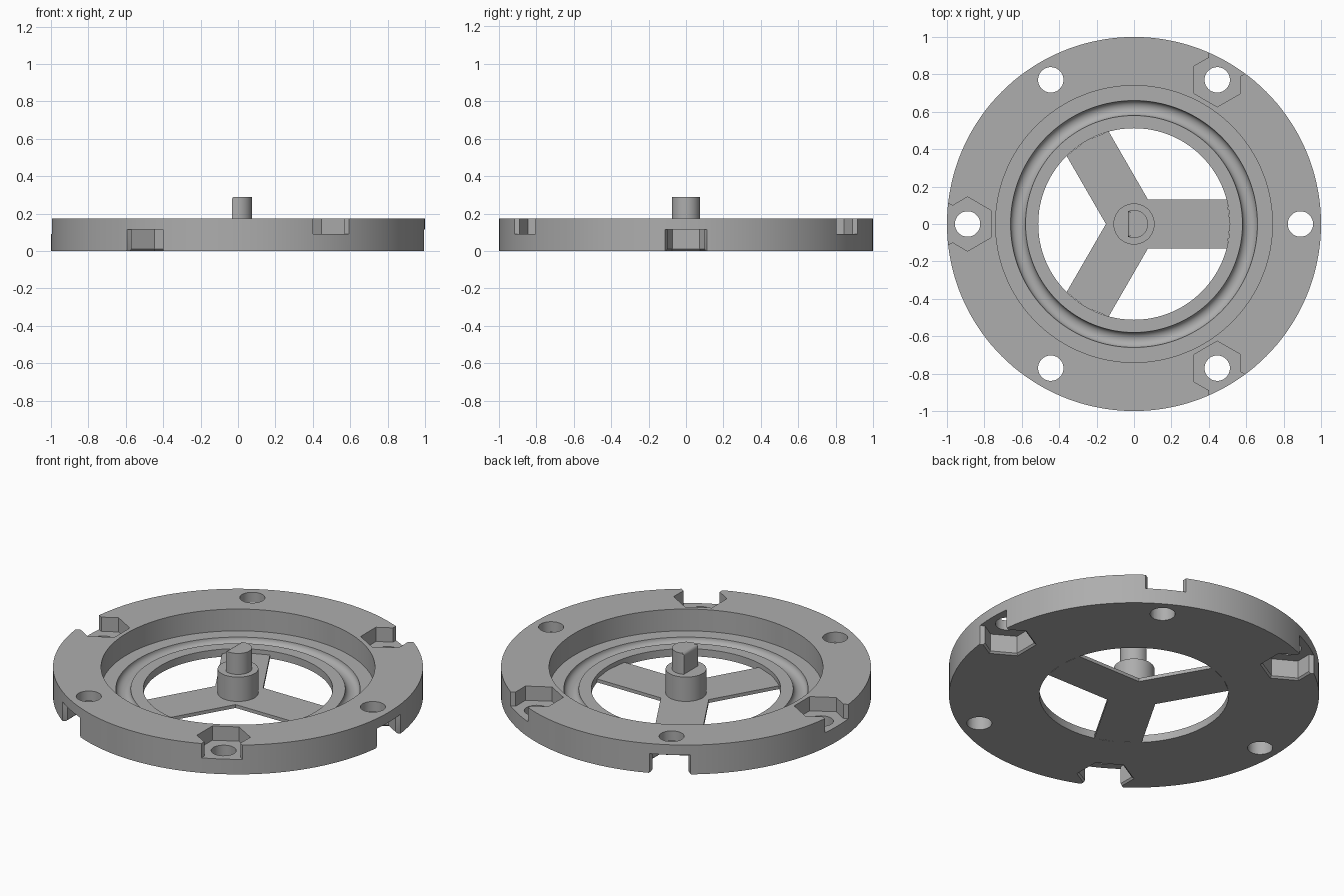
import bpy, bmesh, math
from mathutils import Matrix, Vector

cube = bpy.data.objects.get("Cube")
if cube:
    bpy.data.objects.remove(cube, do_unlink=True)

grey = bpy.data.materials.new("mid_grey")
grey.use_nodes = True
COLOR = (0.42, 0.42, 0.42, 1)
grey.diffuse_color = COLOR
grey.node_tree.nodes["Principled BSDF"].inputs["Base Color"].default_value = COLOR


def make(name, bm):
    bmesh.ops.recalc_face_normals(bm, faces=bm.faces)
    mesh = bpy.data.meshes.new(name)
    bm.to_mesh(mesh)
    bm.free()
    mesh.materials.append(grey)
    obj = bpy.data.objects.new(name, mesh)
    bpy.context.collection.objects.link(obj)
    return obj


def loft(bm, outline, levels, turn=0.0):
    """Closed prism: outline repeated at (height, scale) levels, then turned about z."""
    rot = Matrix.Rotation(turn, 3, 'Z')
    rings = []
    for z, grow in levels:
        rings.append([bm.verts.new(rot @ Vector((BOLT_R * grow[1] + x * grow[0], y * grow[0], z)))
                      for x, y in outline])
    n = len(outline)
    for a, b in zip(rings, rings[1:]):
        for i in range(n):
            bm.faces.new((a[i], a[(i + 1) % n], b[(i + 1) % n], b[i]))
    bm.faces.new(rings[0][::-1])
    bm.faces.new(rings[-1])


def circle(r, n):
    return [(r * math.cos(2 * math.pi * i / n), r * math.sin(2 * math.pi * i / n)) for i in range(n)]


def cut(target, cutter):
    cutter.hide_render = True
    mod = target.modifiers.new("cut", 'BOOLEAN')
    mod.operation, mod.solver, mod.object = 'DIFFERENCE', 'EXACT', cutter
    bpy.context.view_layer.objects.active = target
    bpy.ops.object.modifier_apply(modifier=mod.name)
    bpy.data.objects.remove(cutter, do_unlink=True)


def smooth(obj):
    bpy.ops.object.select_all(action='DESELECT')
    obj.select_set(True)
    bpy.context.view_layer.objects.active = obj
    bpy.ops.object.shade_smooth_by_angle(angle=math.radians(30))


BOLT_R = 0.89
HEIGHT, FLOOR, SPOKE = 0.175, 0.045, 0.02
OUT, MID = 1, 0     # second scale entry: at the bolt circle or at the axis

# Flange ring: lathed section with a recess and a round groove in its floor
groove = [(0.62 - 0.04 * math.cos(math.pi * i / 12), FLOOR - 0.035 * math.sin(math.pi * i / 12))
          for i in range(13)]
section = [(0.512, 0), (0.512, FLOOR)] + groove + [(0.74, FLOOR), (0.74, HEIGHT), (1, HEIGHT), (1, 0)]
bm = bmesh.new()
verts = [bm.verts.new((r, 0, z)) for r, z in section]
edges = [bm.edges.new((verts[i], verts[(i + 1) % len(verts)])) for i in range(len(verts))]
bmesh.ops.spin(bm, geom=verts + edges, cent=(0, 0, 0), axis=(0, 0, 1), angle=2 * math.pi,
               steps=144, use_merge=True)
bmesh.ops.remove_doubles(bm, verts=bm.verts, dist=1e-4)
ring = make("flange_ring", bm)

# Hexagonal nut pockets open to the rim, alternating between top and bottom
half = [(-0.125, 0.0725), (0, 0.145), (0.08, 0.098), (0.105, 0.112), (0.25, 0.112)]
pocket = half + [(x, -y) for x, y in reversed(half)]
bm = bmesh.new()
for k in range(6):
    if k % 2:
        levels = [(0.09, (1, OUT)), (0.3, (1, OUT))]
    else:
        levels = [(-0.05, (1.08, OUT)), (0, (1.08, OUT)), (0.01, (1, OUT)), (0.115, (1, OUT))]
    loft(bm, pocket, levels, k * math.pi / 3)
cut(ring, make("pocket_cutter", bm))

# Bolt holes
bm = bmesh.new()
for k in range(6):
    loft(bm, circle(0.068, 32), [(-0.1, (1, OUT)), (0.4, (1, OUT))], k * math.pi / 3)
cut(ring, make("hole_cutter", bm))
smooth(ring)

# Three flat spokes as one star-shaped plate
star = []
for k in range(3):
    a = Matrix.Rotation(k * 2 * math.pi / 3, 2)
    for p in ((0.497, -0.13), (0.514, 0), (0.497, 0.13), (0.075, 0.13)):
        star.append(tuple(a @ Vector(p)))
bm = bmesh.new()
loft(bm, star, [(0, (1, MID)), (SPOKE, (1, MID))])
make("spokes", bm)

# Hub boss
bm = bmesh.new()
loft(bm, circle(0.11, 64), [(SPOKE - 0.005, (1, MID)), (0.165, (1, MID))])
smooth(make("hub", bm))

# D-shaped shaft with a rounded top edge
start = math.acos(-0.033 / 0.075)
steps = 36
d_shape = [(0.075 * math.cos(-start + 2 * start * i / steps),
            0.075 * math.sin(-start + 2 * start * i / steps)) for i in range(steps + 1)]
bm = bmesh.new()
loft(bm, d_shape, [(0.16, (1, MID)), (0.29, (1, MID))])
top = [e for e in bm.edges if all(v.co.z > 0.28 for v in e.verts)]
bmesh.ops.bevel(bm, geom=top, offset=0.016, segments=4, profile=0.5, affect='EDGES')
smooth(make("shaft", bm))
